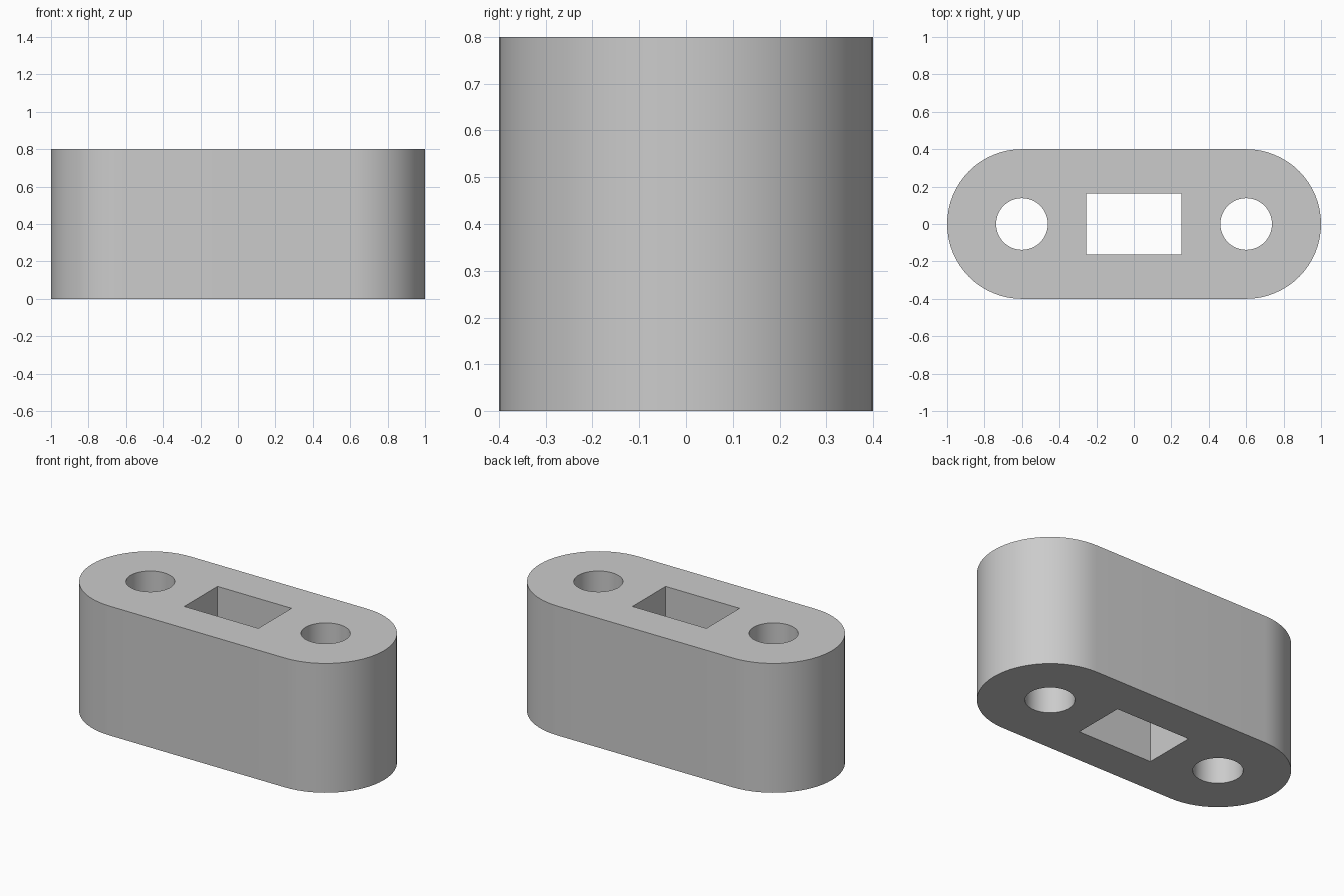
import bpy
import bmesh
from math import cos, sin, pi, radians

cube = bpy.data.objects.get("Cube")
if cube:
    bpy.data.objects.remove(cube, do_unlink=True)

HEIGHT = 0.8
END_X = 0.6          # centre of each rounded end and its hole
END_RADIUS = 0.4
HOLE_RADIUS = 0.138
SLOT_X, SLOT_Y = 0.253, 0.162
STEPS = 32           # segments per half circle


def arc(cx, cy, radius, start, sweep, steps):
    return [(cx + radius * cos(start + sweep * i / steps),
             cy + radius * sin(start + sweep * i / steps))
            for i in range(steps + 1)]


def add_loop(bm, points):
    verts = [bm.verts.new((x, y, 0)) for x, y in points]
    return [bm.edges.new((v, verts[i - 1])) for i, v in enumerate(verts)]


# Plan outline: rounded ends, two round holes, a rectangular slot
outline = (arc(END_X, 0, END_RADIUS, -pi / 2, pi, STEPS)
           + arc(-END_X, 0, END_RADIUS, pi / 2, pi, STEPS))
slot = [(-SLOT_X, -SLOT_Y), (SLOT_X, -SLOT_Y), (SLOT_X, SLOT_Y), (-SLOT_X, SLOT_Y)]
holes = [arc(side * END_X, 0, HOLE_RADIUS, 0, 2 * pi, 2 * STEPS)[:-1]
         for side in (-1, 1)]

bm = bmesh.new()
edges = []
for loop in [outline, slot] + holes:
    edges += add_loop(bm, loop)
bmesh.ops.triangle_fill(bm, edges=edges, use_beauty=True, use_dissolve=False)

# Raise the plan into a solid block
raised = bmesh.ops.extrude_face_region(bm, geom=bm.faces[:], use_keep_orig=True)
top = [g for g in raised["geom"] if isinstance(g, bmesh.types.BMVert)]
bmesh.ops.translate(bm, verts=top, vec=(0, 0, HEIGHT))
bmesh.ops.recalc_face_normals(bm, faces=bm.faces[:])

mesh = bpy.data.meshes.new("link_block")
bm.to_mesh(mesh)
bm.free()
block = bpy.data.objects.new("link_block", mesh)
bpy.context.collection.objects.link(block)

# Plain grey finish
grey = bpy.data.materials.new("plain_grey")
grey.use_nodes = True
colour = (0.6, 0.6, 0.6, 1)
grey.diffuse_color = colour
grey.node_tree.nodes["Principled BSDF"].inputs["Base Color"].default_value = colour
mesh.materials.append(grey)

# Smooth round walls, crisp rims and slot corners
bpy.ops.object.select_all(action="DESELECT")
block.select_set(True)
bpy.context.view_layer.objects.active = block
bpy.ops.object.shade_smooth_by_angle(angle=radians(30))
